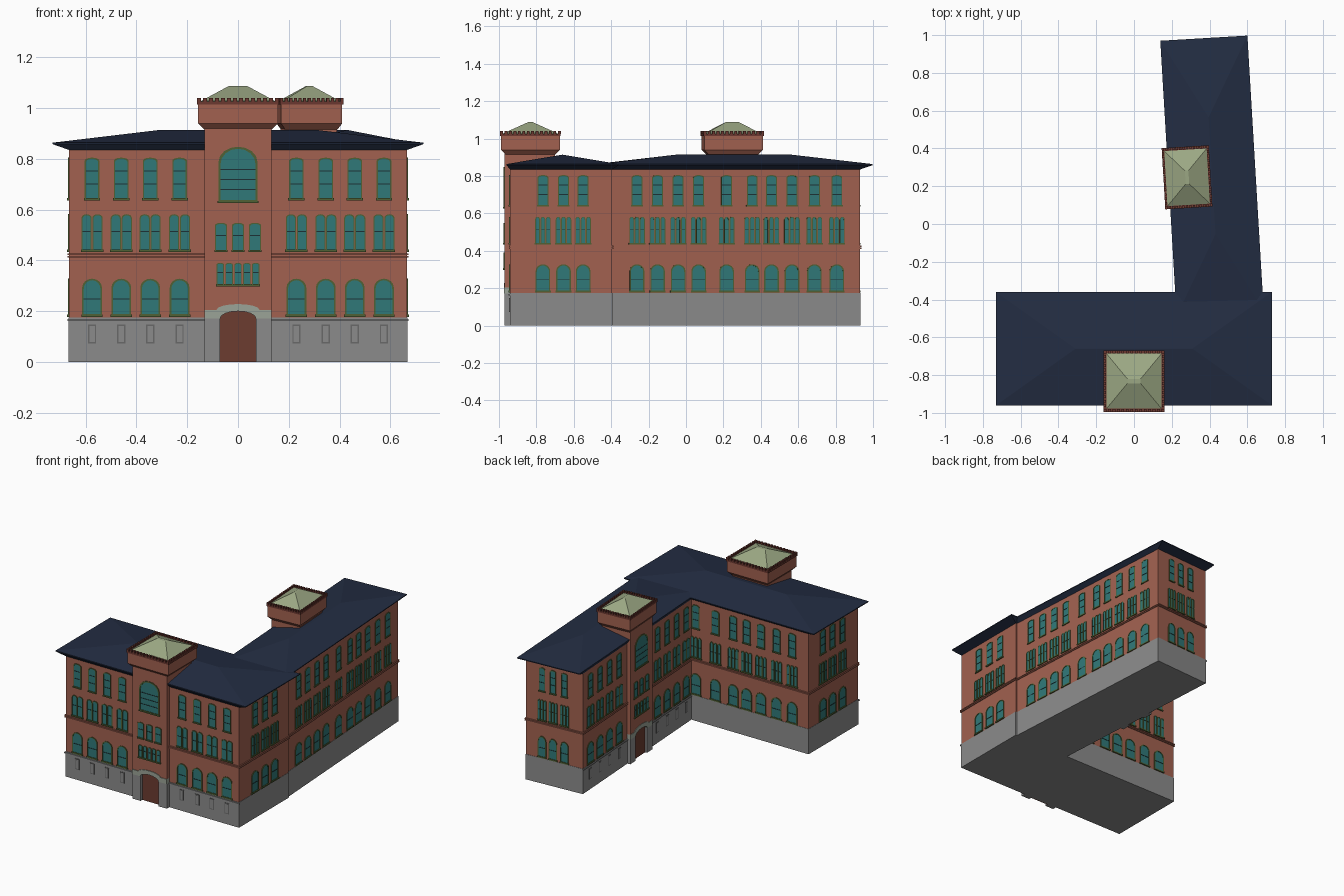
import bpy, bmesh, math
from mathutils import Matrix, Vector

if "Cube" in bpy.data.objects:
    bpy.data.objects.remove(bpy.data.objects["Cube"])

COL = {
    "brick": (0.36, 0.12, 0.08, 1), "stone": (0.26, 0.26, 0.26, 1), "slate": (0.017, 0.026, 0.055, 1),
    "glass": (0.03, 0.19, 0.19, 1), "trim": (0.08, 0.12, 0.035, 1), "bar": (0.012, 0.03, 0.035, 1),
    "copper": (0.33, 0.39, 0.23, 1), "portal": (0.33, 0.37, 0.31, 1), "door": (0.15, 0.045, 0.03, 1),
    "dark_brick": (0.15, 0.04, 0.03, 1), "frame": (0.14, 0.14, 0.14, 1)}
MAT = {}
for k, c in COL.items():
    MAT[k] = bpy.data.materials.new(k)
    MAT[k].diffuse_color = c

PARTS = {}   # part name -> (bmesh, material)


def part(name, mat):
    if name not in PARTS:
        PARTS[name] = (bmesh.new(), mat)
    return PARTS[name][0]


def loft(bm, rings):
    """Join equal-length closed rings and cap both ends."""
    vs = [[bm.verts.new(p) for p in r] for r in rings]
    n = len(vs[0])
    for a, b in zip(vs, vs[1:]):
        for i in range(n):
            j = (i + 1) % n
            bm.faces.new((a[i], a[j], b[j], b[i]))
    bm.faces.new(vs[0][::-1])
    bm.faces.new(vs[-1])


def rect(x0, x1, y0, y1, z):
    return [(x0, y0, z), (x1, y0, z), (x1, y1, z), (x0, y1, z)]


def box(bm, x0, x1, y0, y1, z0, z1):
    loft(bm, [rect(x0, x1, y0, y1, z0), rect(x0, x1, y0, y1, z1)])


def frame(u, d, origin):
    m = Matrix.Identity(4)
    for i, v in enumerate((u, (0, 0, 1), d, origin)):
        for r in range(3):
            m[r][i] = v[r]
    return m


W, YF, YB, YT = 0.665, -0.28, 0.265, -0.31
FRONT = frame((1, 0, 0), (0, -1, 0), (0, YF, 0))
TOWER = frame((1, 0, 0), (0, -1, 0), (0, YT, 0))
BACK = frame((-1, 0, 0), (0, 1, 0), (0, YB, 0))
RIGHT = frame((0, 1, 0), (1, 0, 0), (W, 0, 0))
LEFT = frame((0, -1, 0), (-1, 0, 0), (-W, 0, 0))


def prism(bm, m, pts, d0, d1):
    loft(bm, [[m @ Vector((u, v, d)) for u, v in pts] for d in (d0, d1)])


def bar(bm, m, u0, u1, v0, v1, d0, d1):
    prism(bm, m, [(u0, v0), (u1, v0), (u1, v1), (u0, v1)], d0, d1)


def curve(u, w, z, rise, n=8):
    return [(u + w / 2 * math.cos(math.pi * i / n), z + rise * math.sin(math.pi * i / n)) for i in range(n + 1)]


def arch(u, w, z0, z1, rise):
    return [(u - w / 2, z0), (u + w / 2, z0)] + curve(u, w, z1 - rise, rise)


def window(m, u, w, z0, z1, rise, t=0.006, transoms=1, mullion=False):
    inner = arch(u, w - 2 * t, z0 + t, z1 - t, rise)
    prism(part("window_glass", "glass"), m, inner, -0.003, 0.002)
    # raised surround made of matching inner and outer outlines
    bm = part("window_surrounds", "trim")
    outer = arch(u, w, z0, z1, rise)
    loops = [[bm.verts.new(m @ Vector((a, b, d))) for a, b in o]
             for o, d in ((outer, 0), (outer, 0.005), (inner, 0.005), (inner, 0))]
    n = len(outer)
    for a, b in zip(loops, loops[1:]):
        for i in range(n):
            j = (i + 1) % n
            bm.faces.new((a[i], a[j], b[j], b[i]))
    bar(bm, m, u - w / 2 - 0.003, u + w / 2 + 0.003, z0 - 0.004, z0 + 0.005, 0, 0.008)
    bars = part("window_bars", "bar")
    for k in range(transoms):
        z = z0 + (z1 - rise - z0) * (k + 1) / (transoms + 1) + 0.01
        bar(bars, m, u - w / 2 + t, u + w / 2 - t, z - 0.002, z + 0.002, 0, 0.004)
    if mullion:
        bar(bars, m, u - 0.0015, u + 0.0015, z0 + t, z1 - t, 0, 0.004)


def column(m, u, lights):
    """Three storeys of windows in one bay."""
    window(m, u, 0.078, 0.182, 0.328, 0.035)
    step = 0.086 / lights
    for k in range(lights):
        window(m, u + (k - (lights - 1) / 2) * step, step - 0.003, 0.438, 0.582, 0.014, 0.004)
    window(m, u, 0.058, 0.64, 0.805, 0.012, 0.005, 2)


# walls, plinth and string courses
box(part("brick_walls", "brick"), -W, W, YF, YB, 0.172, 0.84)
box(part("stone_plinth", "stone"), -W - .002, W + .002, YF - .002, YB + .002, 0, 0.175)
for z0, z1 in ((0.411, 0.417), (0.421, 0.428)):
    box(part("string_course", "brick"), -W - .007, W + .007, YF - .007, YB + .007, z0, z1)
for s in (-1, 1):
    a, b = sorted((s * 0.13, s * (W + 0.007)))
    bar(part("plinth_moulding", "stone"), FRONT, a, b, 0.162, 0.17, 0, 0.008)

# hipped roof with sloping soffit
loft(part("hipped_roof", "slate"), [
    rect(-W, W, YF, YB, 0.835), rect(-.73, .73, -.3, .3, 0.858), rect(-.73, .73, -.3, .3, 0.864),
    rect(-.31, .31, -.0005, .0005, 0.914)])

# window bays on every side
for s in (-1, 1):
    for u in (0.23, 0.346, 0.46, 0.575):
        column(FRONT, s * u, 2)
        f = part("basement_frames", "frame")
        bar(f, FRONT, s * u - .016, s * u + .016, 0.073, 0.147, 0, 0.005)
        bar(part("basement_panes", "stone"), FRONT, s * u - .011, s * u + .011, 0.079, 0.141, 0, 0.006)
for u in (-0.53, -0.42, -0.31, -0.2, -0.05, 0.087, 0.19, 0.3, 0.42, 0.54):
    column(BACK, u, 3)
for y in (-0.105, 0.005, 0.11):
    column(RIGHT, y, 3)
    column(LEFT, -y, 3)

# tower shaft with recessed arched doorway
box(part("tower_base", "stone"), -.132, .132, YT + .025, -.04, 0, 0.205)
for s in (-1, 1):
    a, b = sorted((s * 0.07, s * 0.132))
    bar(part("tower_base", "stone"), TOWER, a, b, 0, 0.172, -0.025, 0)
prism(part("door", "door"), TOWER, arch(0, 0.14, 0, 0.2, 0.028), -0.027, -0.02)
under = curve(0, 0.14, 0.172, 0.028)
over = curve(0, 0.17, 0.205, 0.023)
prism(part("door_portal", "portal"), TOWER,
      [(-.132, .172)] + under[::-1] + [(.132, .172), (.132, .205)] + over + [(-.132, .205)], -0.025, 0.004)

box(part("tower_shaft", "brick"), -.132, .132, YT, -.04, 0.205, 0.92)
window(TOWER, 0, 0.154, 0.63, 0.848, 0.06, 0.008, 3)
for u in (-0.067, 0, 0.067):
    window(TOWER, u, 0.046, 0.437, 0.548, 0.008, 0.004)
for k in range(-2, 3):
    window(TOWER, k * 0.035, 0.029, 0.302, 0.39, 0.006, 0.003)

# corbelled tower head, battlements and copper cap
CY = -0.172


def square(h, z, hy=None):
    hy = h if hy is None else hy
    return rect(-h, h, CY - hy, CY + hy, z)


loft(part("tower_head", "brick"), [square(0.133, 0.915), square(0.157, 0.94), square(0.157, 1.02)])
loft(part("tower_ledge", "dark_brick"), [square(0.162, 1.015), square(0.162, 1.026)])
for k in range(14):
    t = -0.154 + 0.308 * k / 13
    for s in (-1, 1):
        for x, y in ((t, s * 0.155), (s * 0.155, t)):
            box(part("battlements", "dark_brick"), x - .0075, x + .0075, CY + y - .0075, CY + y + .0075, 1.024, 1.04)
loft(part("copper_cap", "copper"), [square(0.146, 1.02), square(0.146, 1.028), square(0.035, 1.088, 0.012)])

# front block, and a narrower copy turned to form the rear wing
front_m = Matrix.Translation((0, -0.66, 0))
wing_m = (Matrix.Translation((0.413, 0.255, 0)) @ Matrix.Rotation(math.radians(-86.6), 4, 'Z')
          @ Matrix.Diagonal((1, 0.77, 1, 1)))
for name, (bm, mat) in PARTS.items():
    bmesh.ops.recalc_face_normals(bm, faces=bm.faces)
    me = bpy.data.meshes.new(name)
    bm.to_mesh(me)
    bm.free()
    me.materials.append(MAT[mat])
    for prefix, m in (("front", front_m), ("wing", wing_m)):
        ob = bpy.data.objects.new(prefix + "_" + name, me)
        ob.matrix_world = m
        bpy.context.collection.objects.link(ob)

for m in bpy.data.materials:
    if m.users and not m.is_grease_pencil:
        m.use_nodes = True
        m.node_tree.nodes["Principled BSDF"].inputs["Base Color"].default_value = m.diffuse_color
